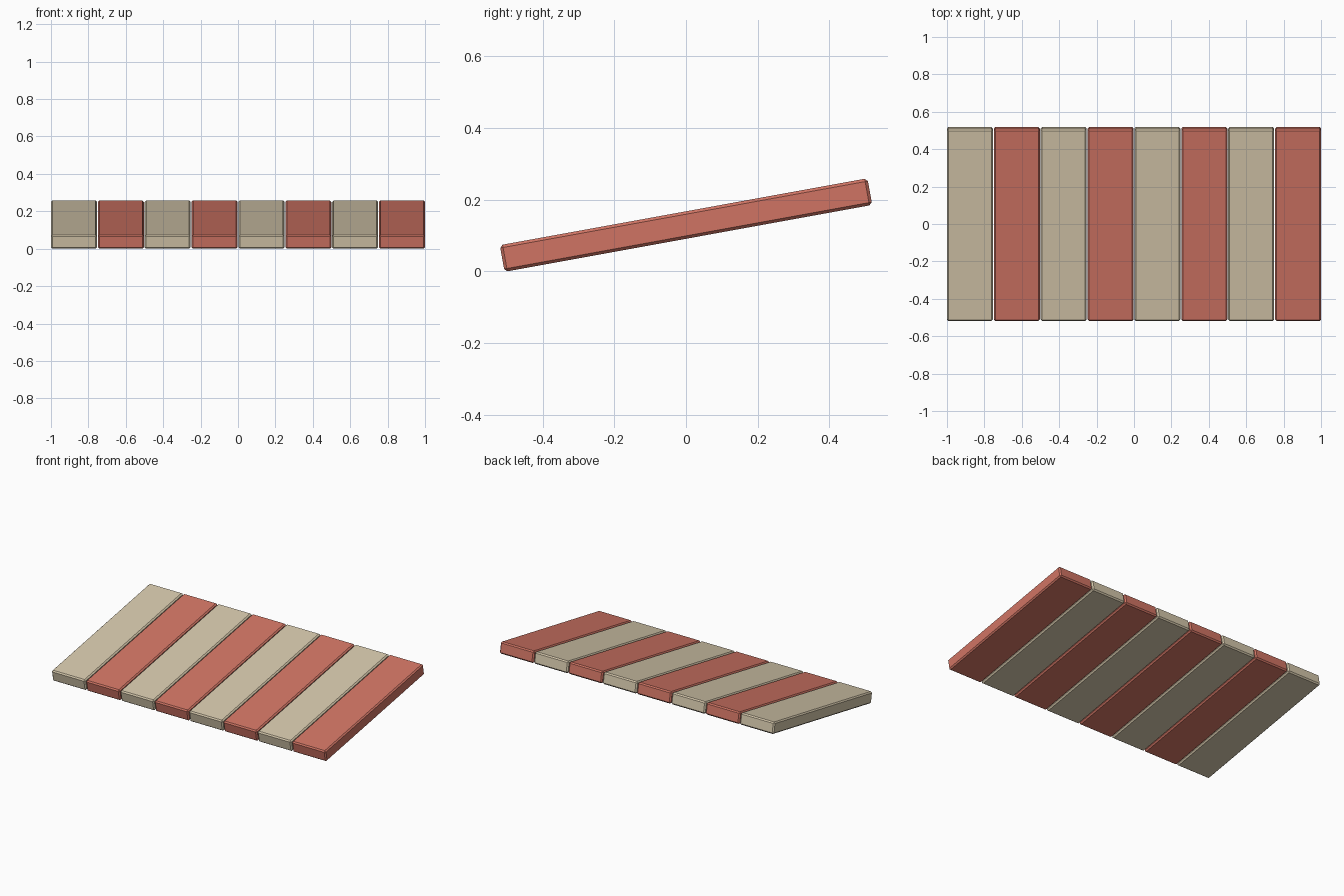
import bpy, bmesh, math
from mathutils import Matrix

if "Cube" in bpy.data.objects:
    bpy.data.objects.remove(bpy.data.objects["Cube"])

COUNT, WIDTH, LENGTH, THICK = 8, 0.246, 1.043, 0.0755
TILT = 0.18
BEVEL = 0.008
PITCH = (2 - WIDTH) / (COUNT - 1)


def material(name, color):
    m = bpy.data.materials.new(name)
    m.diffuse_color = (*color, 1)
    m.use_nodes = True
    m.node_tree.nodes["Principled BSDF"].inputs["Base Color"].default_value = m.diffuse_color
    return m


tan = material("tan", (0.66, 0.57, 0.405))
red = material("faded_red", (0.63, 0.175, 0.127))

# bevelled, tilted slats in alternating colours
slats = []
for i in range(COUNT):
    bm = bmesh.new()
    bmesh.ops.create_cube(bm, size=1)
    bmesh.ops.scale(bm, vec=(WIDTH, LENGTH, THICK), verts=bm.verts)
    bmesh.ops.bevel(bm, geom=bm.edges[:], offset=BEVEL, segments=1,
                    affect='EDGES', profile=0.5)
    bmesh.ops.rotate(bm, cent=(0, 0, 0), matrix=Matrix.Rotation(TILT, 3, 'X'),
                     verts=bm.verts)
    # rest the low front edge on the ground
    low = min(v.co.z for v in bm.verts)
    bmesh.ops.translate(bm, vec=(0, 0, -low), verts=bm.verts)
    me = bpy.data.meshes.new(f"awning_slat_{i + 1}")
    bm.to_mesh(me)
    bm.free()
    me.materials.append(red if i % 2 else tan)
    ob = bpy.data.objects.new(me.name, me)
    ob.location.x = -1 + WIDTH / 2 + i * PITCH
    bpy.context.collection.objects.link(ob)
